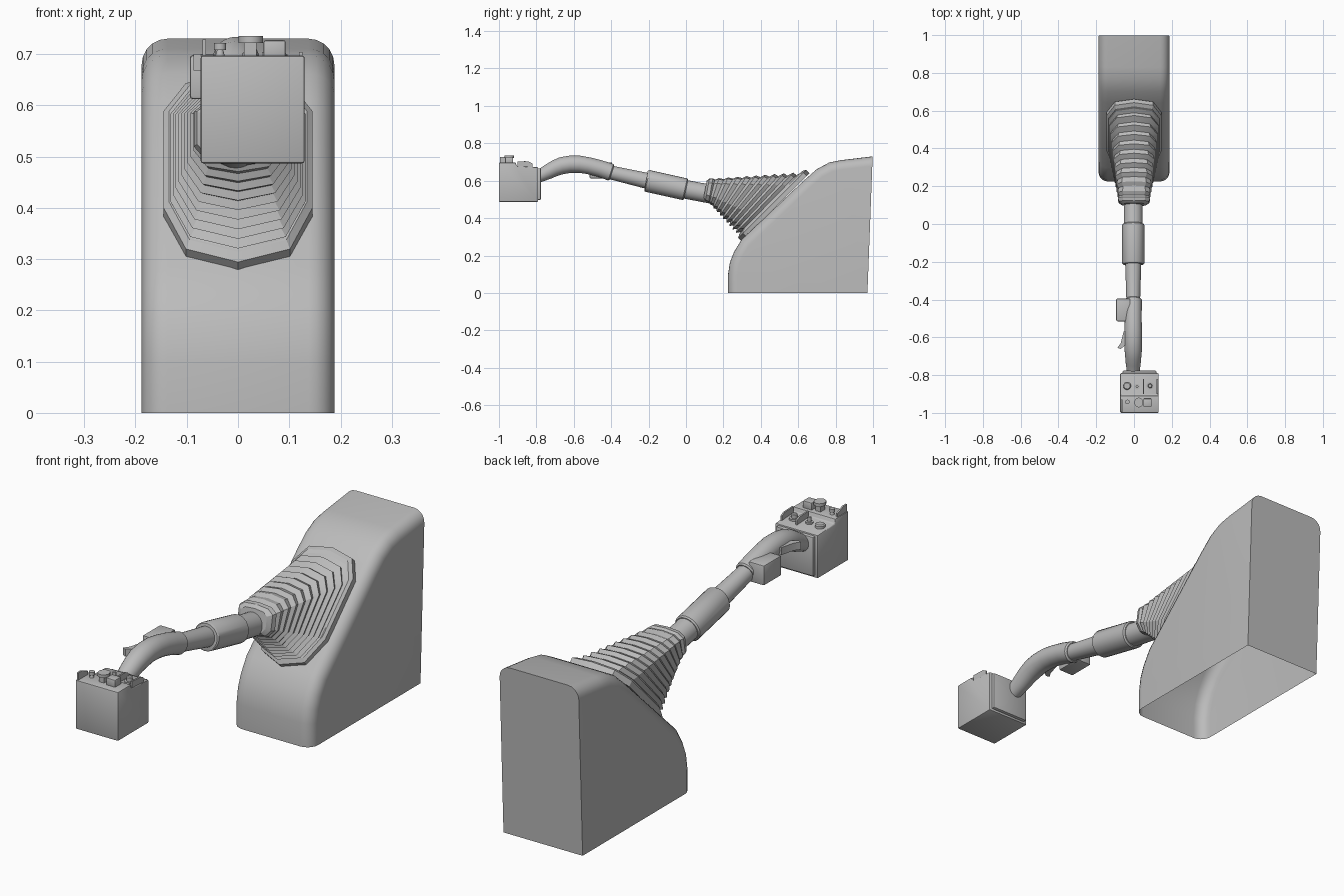
import bpy, bmesh, math
from mathutils import Vector

if "Cube" in bpy.data.objects:
    bpy.data.objects.remove(bpy.data.objects["Cube"])

grey = bpy.data.materials.new("plain grey")
grey.diffuse_color = (0.5, 0.5, 0.5, 1)
grey.use_nodes = True
grey.node_tree.nodes["Principled BSDF"].inputs["Base Color"].default_value = grey.diffuse_color


def finish(bm, name, angle=35):
    bmesh.ops.recalc_face_normals(bm, faces=bm.faces[:])
    me = bpy.data.meshes.new(name)
    bm.to_mesh(me)
    bm.free()
    ob = bpy.data.objects.new(name, me)
    bpy.context.collection.objects.link(ob)
    me.materials.append(grey)
    bpy.ops.object.select_all(action='DESELECT')
    ob.select_set(True)
    bpy.context.view_layer.objects.active = ob
    bpy.ops.object.shade_smooth_by_angle(angle=math.radians(angle))
    return ob


def loft(name, rings, cap=True, angle=35):
    """Skin a list of equal-length closed rings."""
    bm = bmesh.new()
    vs = [[bm.verts.new(p) for p in r] for r in rings]
    n = len(vs[0])
    for a, b in zip(vs, vs[1:]):
        for i in range(n):
            j = (i + 1) % n
            bm.faces.new((a[i], a[j], b[j], b[i]))
    if cap:
        bm.faces.new(vs[0])
        bm.faces.new(vs[-1])
    return finish(bm, name, angle)


def tube(name, path, sides=24, x=-0.004):
    """Round tube through (y, z, radius) stations in the x = const plane."""
    rings = []
    for i, (y, z, r) in enumerate(path):
        a, b = path[max(i - 1, 0)], path[min(i + 1, len(path) - 1)]
        t = Vector((0, b[0] - a[0], b[1] - a[1])).normalized()
        up = Vector((0, -t.z, t.y))
        rings.append([Vector((x, y, z)) + r * (math.cos(k) * Vector((1, 0, 0)) + math.sin(k) * up)
                      for k in (2 * math.pi * s / sides for s in range(sides))])
    return loft(name, rings)


def prism(name, pts, axis, lo, hi, bevel=0.0):
    """Extrude a 2D outline along axis 'x' (y,z points) or 'z' (x,y points)."""
    bm = bmesh.new()
    put = (lambda p, h: (h, p[0], p[1])) if axis == 'x' else (lambda p, h: (p[0], p[1], h))
    f = bm.faces.new([bm.verts.new(put(p, lo)) for p in pts])
    out = bmesh.ops.extrude_face_region(bm, geom=[f])['geom']
    for v in out:
        if isinstance(v, bmesh.types.BMVert):
            v.co['xyz'.index(axis)] = hi
    bmesh.ops.recalc_face_normals(bm, faces=bm.faces[:])
    if bevel:
        bmesh.ops.bevel(bm, geom=bm.edges[:], offset=bevel, segments=2, profile=0.5, affect='EDGES')
    return finish(bm, name)


def box(name, x0, x1, y0, y1, z0, z1, bevel=0.0):
    return prism(name, [(x0, y0), (x1, y0), (x1, y1), (x0, y1)], 'z', z0, z1, bevel)


def knob(name, x, y, z0, steps, sides=16):
    """Turned part: (height, radius) steps above z0."""
    return loft(name, [[(x + r * math.cos(2 * math.pi * k / sides), y + r * math.sin(2 * math.pi * k / sides), z0 + h)
                        for k in range(sides)] for h, r in steps])


# Housing: side profile, rounded along both rims, open underneath
profile = [(.225, 0), (.225, .10), (.235, .165), (.257, .22), (.297, .285),
           (.64, .61), (.70, .662), (.765, .697), (.83, .71), (.998, .73), (.97, 0)]
bm = bmesh.new()
sides = [[bm.verts.new((x, y, z)) for y, z in profile] for x in (-.188, .188)]
n = len(profile)
for s in sides:
    bm.faces.new(s)
for i in range(n - 1):
    bm.faces.new((sides[0][i], sides[0][i + 1], sides[1][i + 1], sides[1][i]))
bmesh.ops.recalc_face_normals(bm, faces=bm.faces[:])
rim = [bm.edges.get((s[i], s[i + 1])) for s in sides for i in range(n - 2)]
bmesh.ops.bevel(bm, geom=rim, offset=.05, segments=5, profile=.5, affect='EDGES')
finish(bm, "housing", 30)

# Boot: ten-sided bellows shrinking from the sloped rim to the upright collar
half = [(0, -1), (.7, -.86), (1, -.42), (1, .62), (.7, .92), (0, 1)]
outline = half + [(-x, t) for x, t in half[-2:0:-1]]
base_c, base_up, base_w = Vector((0, .465, .472)), Vector((0, .182, .182)), .145
tip_c, tip_up, tip_w = Vector((0, .132, .547)), Vector((0, .012, .066)), .086
normal = Vector((0, -.707, .707))


def boot_ring(u, scale=1.0, shift=Vector()):
    c, up, w = base_c.lerp(tip_c, u), base_up.lerp(tip_up, u), base_w + (tip_w - base_w) * u
    return [c + shift + scale * (Vector((w * x, 0, 0)) + up * t) for x, t in outline]


loft("boot_rim", [boot_ring(0, 1.0, normal * s) if k else boot_ring(0, .93, normal * s)
                  for s, k in ((-.02, 1), (.006, 1), (.016, 0))], angle=25)
folds = 10
rings = []
for i in range(folds):
    rings.append(boot_ring((i + .35) / folds, .97))
    rings.append(boot_ring((i + .75) / folds, .88))
rings.append(boot_ring(1, 1))
rings.append(boot_ring(1, .93, Vector((0, -.018, .003))))
rings.append(boot_ring(1, .72, Vector((0, -.03, .005))))
loft("bellows_boot", rings, angle=25)

# Lever shaft, in stepped tubes
tube("lower_shaft", [(.20, .515, .05), (-.02, .557, .05)])
tube("sleeve", [(.0, .553, .054), (-.006, .5543, .059), (-.207, .599, .059), (-.213, .6, .054)])
tube("upper_shaft", [(-.19, .595, .043), (-.42, .648, .036)])

# Curved grip
tube("grip", [(-.396, .643, .040), (-.402, .645, .046), (-.46, .665, .045), (-.52, .680, .045),
              (-.57, .688, .046), (-.62, .688, .046), (-.665, .680, .046), (-.70, .667, .043),
              (-.735, .649, .040), (-.765, .634, .036), (-.80, .62, .034)])

# Block and trigger on the left of the grip
box("grip_block", -.094, -.02, -.515, -.395, .612, .698, .006)
prism("trigger", [(-.03, -.55), (-.055, -.57), (-.07, -.63), (-.087, -.655), (-.072, -.662), (-.03, -.63)],
      'z', .668, .70)

# Control head: stepped box with a rear plate
prism("control_head", [(-1, .487), (-.79, .487), (-.79, .672), (-.905, .678), (-.91, .697), (-1, .697)],
      'x', -.073, .13, .005)
box("head_rear_plate", -.06, .118, -.80, -.776, .497, .666, .006)

# Guard plates beside the controls
prism("front_guard", [(-.995, .69), (-.93, .69), (-.93, .712), (-.97, .728), (-.995, .728)], 'x', -.069, -.062)
for name, x in (("middle_guard", .047), ("right_guard", .119)):
    prism(name, [(-.90, .67), (-.82, .668), (-.82, .692), (-.84, .702), (-.90, .704)], 'x', x, x + .007)

# Rear row of knobs
knob("left_knob", -.037, -.857, .67, [(0, .021), (.015, .021), (.019, .016)])
knob("centre_knob", .016, -.861, .67, [(0, .015), (.012, .015), (.012, .007), (.032, .007), (.034, .004)])
knob("right_knob", .085, -.857, .67, [(0, .021), (.012, .021), (.012, .012), (.028, .012), (.031, .008)])

# Front row: small toggle, rounded paddle and rocker switch
knob("toggle", -.035, -.942, .69, [(0, .011), (.018, .006), (.018, .012), (.032, .012)])
paddle = [(.025 + .024 * math.cos(a), -.945 + .026 * math.sin(a))
          for a in (2 * math.pi * k / 16 for k in range(16))]
prism("paddle", paddle, 'z', .722, .735)
box("paddle_stem", .012, .036, -.96, -.93, .69, .724)
box("rocker_switch", .05, .093, -.967, -.925, .69, .727, .004)
